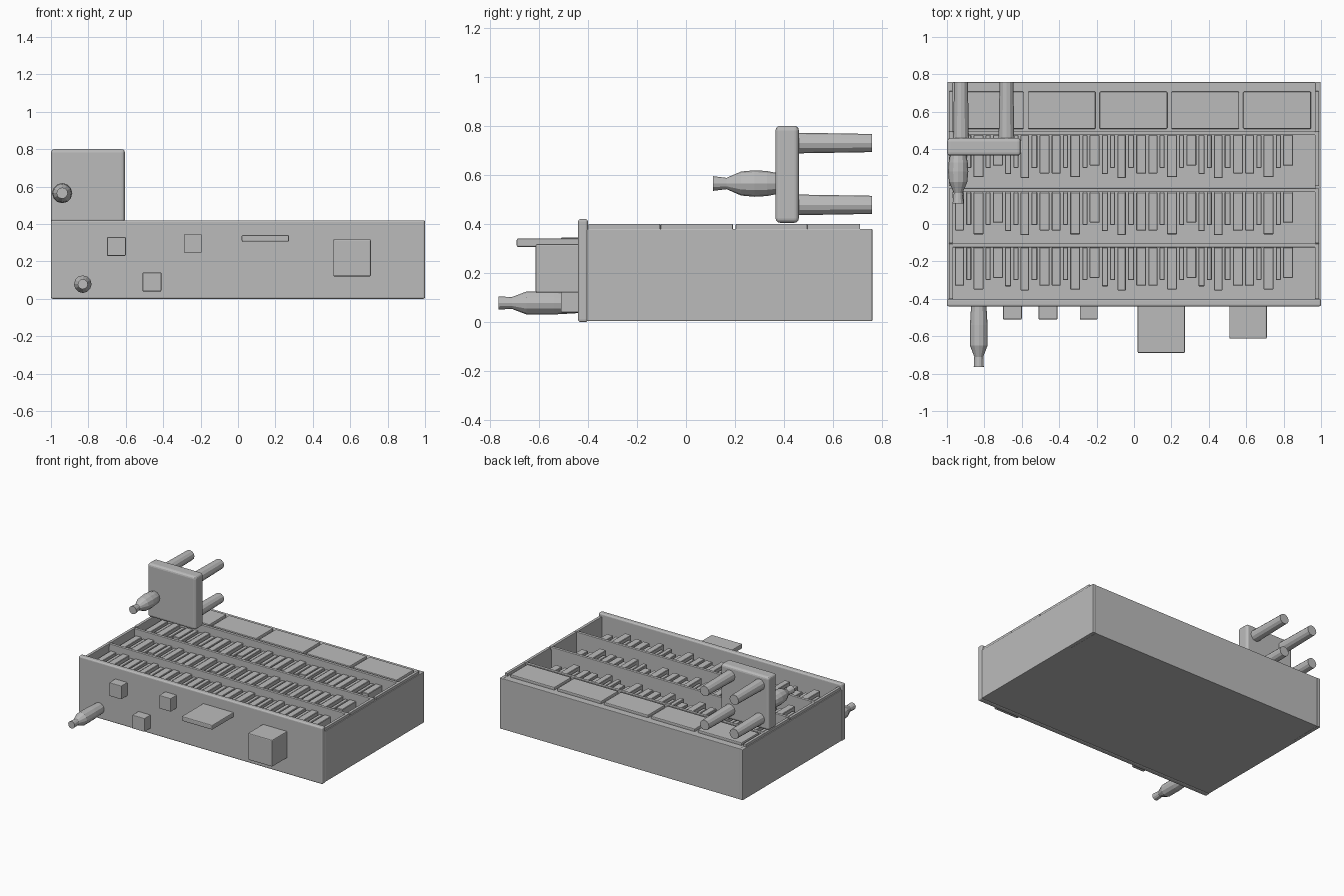
import bpy, bmesh, math

if "Cube" in bpy.data.objects:
    bpy.data.objects.remove(bpy.data.objects["Cube"])

grey = bpy.data.materials.new("plain grey")
grey.diffuse_color = (0.5, 0.5, 0.5, 1)
grey.use_nodes = True
grey.node_tree.nodes["Principled BSDF"].inputs["Base Color"].default_value = grey.diffuse_color


def finish(bm, name, bevel=0.0, segments=2):
    bmesh.ops.recalc_face_normals(bm, faces=bm.faces)
    me = bpy.data.meshes.new(name)
    bm.to_mesh(me)
    bm.free()
    me.materials.append(grey)
    ob = bpy.data.objects.new(name, me)
    bpy.context.collection.objects.link(ob)
    if bevel:
        m = ob.modifiers.new("soft edges", 'BEVEL')
        m.width, m.segments = bevel, segments
        m.limit_method = 'ANGLE'
    return ob


def add_box(bm, x0, x1, y0, y1, z0, z1):
    vs = bmesh.ops.create_cube(bm, size=1)["verts"]
    for v in vs:
        v.co = ((x0, x1)[v.co.x > 0], (y0, y1)[v.co.y > 0], (z0, z1)[v.co.z > 0])


def box(name, x0, x1, y0, y1, z0, z1, bevel=0.004, segments=2):
    bm = bmesh.new()
    add_box(bm, x0, x1, y0, y1, z0, z1)
    return finish(bm, name, bevel, segments)


def turned(name, cx, cz, profile, sides=12):
    """Round part along y from (y, radius) pairs."""
    bm = bmesh.new()
    rings = []
    for y, r in profile:
        rings.append([bm.verts.new((cx + r * math.cos(2 * math.pi * i / sides), y,
                                    cz + r * math.sin(2 * math.pi * i / sides)))
                      for i in range(sides)])
    for a, b in zip(rings, rings[1:]):
        for i in range(sides):
            j = (i + 1) % sides
            bm.faces.new((a[i], a[j], b[j], b[i]))
    bm.faces.new(rings[0])
    bm.faces.new(rings[-1])
    return finish(bm, name)


# Case lying on its back: back panel, sides, top board and base block
box("back_panel", -0.99, 0.99, -0.41, 0.5, 0.004, 0.03, 0)
for s, side in ((-1, "left"), (1, "right")):
    xa, xb = sorted((s * 0.97, s * 0.997))
    box(side + "_side", xa, xb, -0.405, 0.76, 0.004, 0.38, 0.004)
box("top_board", -1, 1, -0.44, -0.40, 0.0, 0.42, 0.01, 3)
box("base_block", -0.972, 0.972, 0.475, 0.758, 0.004, 0.38, 0.004)

# Shelves, face stiles and rows of books
shelf_y = (-0.125, 0.17, 0.475)
widths = (0.048, 0.027, 0.053, 0.027, 0.053, 0.032, 0.027, 0.045, 0.032, 0.053)
heights = (0.205, 0.175, 0.225, 0.175, 0.163, 0.208, 0.175, 0.23, 0.175, 0.205)
front_z = (0.35, 0.342, 0.355, 0.34, 0.346)
for n, y in enumerate(shelf_y):
    box(f"shelf_{n + 1}", -0.97, 0.97, y, y + 0.022, 0.02, 0.398, 0.003)
    for s, side in ((-1, "left"), (1, "right")):
        xa, xb = sorted((s * 0.968, s * 0.99))
        box(f"{side}_stile_{n + 1}", xa, xb, y - 0.273, y + 0.02, 0.375, 0.40, 0.003)
    bm = bmesh.new()
    x = -0.957
    for i in range(36):
        w, h = widths[i % 10], heights[i % 10]
        if x + w > 0.89:
            break
        add_box(bm, x, x + w, y - h, y, 0.03, front_z[i % 5])
        x += w + 0.012
    finish(bm, f"book_row_{n + 1}", 0.003, 1)

# Cupboard doors with their frame
for i in range(5):
    x = -0.952 + i * 0.384
    box(f"door_{i + 1}", x, x + 0.362, 0.508, 0.708, 0.37, 0.40, 0.006)
for s, side in ((-1, "left"), (1, "right")):
    xa, xb = sorted((s * 0.968, s * 0.99))
    box(side + "_base_stile", xa, xb, 0.495, 0.71, 0.375, 0.40, 0.003)

# Ornaments standing on the top board
box("small_cube_a", -0.70, -0.60, -0.51, -0.435, 0.23, 0.33)
box("small_cube_b", -0.29, -0.195, -0.51, -0.435, 0.247, 0.345)
box("small_cube_c", -0.51, -0.41, -0.51, -0.435, 0.04, 0.14)
box("upright_plate", 0.02, 0.272, -0.69, -0.435, 0.306, 0.341, 0.006)
box("large_cube", 0.51, 0.71, -0.613, -0.435, 0.12, 0.318, 0.006)
turned("bottle", -0.83, 0.078, [(-0.435, 0.041), (-0.54, 0.047), (-0.65, 0.047),
                                (-0.71, 0.024), (-0.765, 0.027)])

# Stool with four legs and a vase on its seat
box("stool_seat", -1, -0.605, 0.365, 0.46, 0.405, 0.80, 0.018, 3)
for a, x in (("left", -0.925), ("right", -0.682)):
    for b, z in (("lower", 0.478), ("upper", 0.73)):
        turned(f"{a}_{b}_leg", x, z, [(0.455, 0.042), (0.758, 0.037)])
turned("vase", -0.94, 0.565, [(0.37, 0.043), (0.33, 0.051), (0.28, 0.054), (0.225, 0.049),
                              (0.165, 0.023), (0.11, 0.03)])
